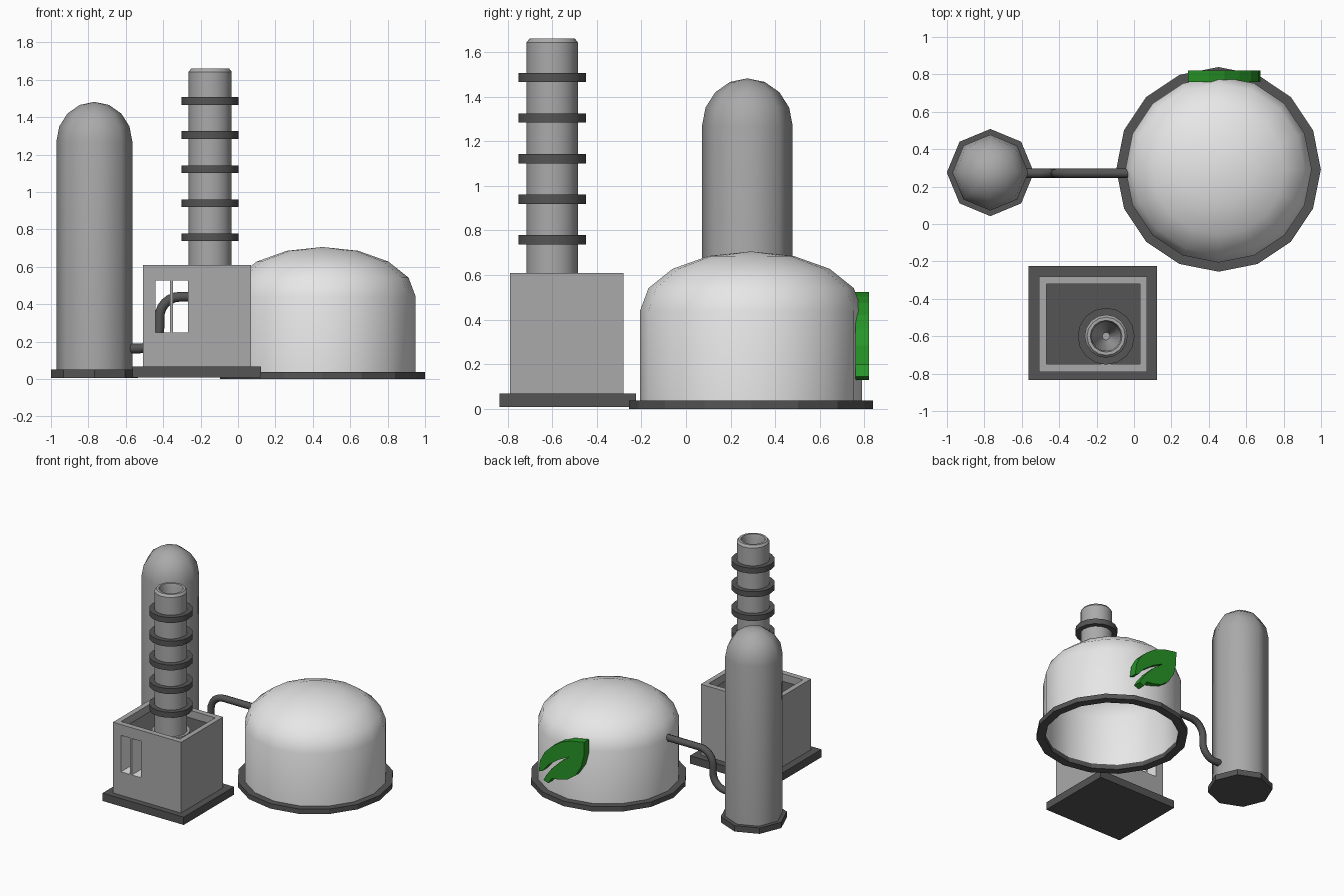
import bpy, bmesh, math
from mathutils import Vector

if "Cube" in bpy.data.objects:
    bpy.data.objects.remove(bpy.data.objects["Cube"])


def material(name, rgb):
    m = bpy.data.materials.new(name)
    m.diffuse_color = (*rgb, 1)
    m.use_nodes = True
    m.node_tree.nodes["Principled BSDF"].inputs["Base Color"].default_value = m.diffuse_color
    return m


GREY = material("mid grey", (0.40, 0.40, 0.40))
DARK = material("dark grey", (0.09, 0.09, 0.09))
WHITE = material("off white", (0.80, 0.80, 0.80))
GREEN = material("leaf green", (0.02, 0.30, 0.02))


def finish(name, bm, mats, smooth=0):
    bmesh.ops.recalc_face_normals(bm, faces=bm.faces)
    me = bpy.data.meshes.new(name)
    bm.to_mesh(me)
    bm.free()
    ob = bpy.data.objects.new(name, me)
    bpy.context.collection.objects.link(ob)
    for m in mats:
        me.materials.append(m)
    if smooth:
        bpy.ops.object.select_all(action='DESELECT')
        ob.select_set(True)
        bpy.context.view_layer.objects.active = ob
        bpy.ops.object.shade_smooth_by_angle(angle=math.radians(smooth))
    return ob


def lathe(name, profile, sides, x, y, mat, smooth=0, closed=False):
    """Revolve (radius, height) points around a vertical axis at x, y."""
    bm = bmesh.new()
    rings = []
    for r, z in profile:
        if r == 0:
            rings.append([bm.verts.new((x, y, z))] * sides)
        else:
            rings.append([bm.verts.new((x + r * math.cos(a), y + r * math.sin(a), z))
                          for a in (math.tau * i / sides for i in range(sides))])
    pairs = list(zip(rings, rings[1:]))
    if closed:
        pairs.append((rings[-1], rings[0]))
    for a, b in pairs:
        for i in range(sides):
            j = (i + 1) % sides
            quad = list(dict.fromkeys((a[i], a[j], b[j], b[i])))
            if len(quad) > 2:
                bm.faces.new(quad)
    return finish(name, bm, [mat], smooth)


def box(name, lo, hi, mats, index=0):
    bm = bmesh.new()
    bmesh.ops.create_cube(bm, size=1)
    lo, hi = Vector(lo), Vector(hi)
    for v in bm.verts:
        v.co = [(l + h) / 2 + c * (h - l) for l, h, c in zip(lo, hi, v.co)]
    for f in bm.faces:
        f.material_index = index
    return finish(name, bm, mats)


def cap(r, z, h):
    """Quarter-ellipse dome profile."""
    pts = [(r * math.cos(a), z + h * math.sin(a)) for a in (math.pi / 8 * i for i in range(4))]
    return pts + [(0, z + h)]


# Wide dome: open-bottomed shell on a ring
DX, DY = 0.452, 0.292
lathe("dome_shell", [(0.485, 0.005)] and
      cap(0.485, 0.43, 0.26)[::-1] + [(0.485, 0.005), (0.498, 0.005)] + cap(0.498, 0.44, 0.266),
      16, DX, DY, WHITE, 40)
lathe("dome_base_ring", [(0.547, 0), (0.547, 0.038), (0.484, 0.038), (0.484, 0)],
      16, DX, DY, DARK, closed=True)

# Tall round-topped tank
TX, TY = -0.768, 0.275
lathe("tank_body", [(0, 0.03), (0.203, 0.03)] + cap(0.203, 1.27, 0.212), 8, TX, TY, GREY, 60)
lathe("tank_base", [(0, 0.005), (0.233, 0.005), (0.233, 0.05), (0, 0.05)], 8, TX, TY, DARK)

# Pipe from the tank up to the dome, with two round bends
R, PX, PY = 0.11, -0.42, 0.272
path = [(-0.60, 0.163)]
steps = [math.pi / 2 * i / 6 for i in range(7)]
path += [(PX - R + R * math.sin(a), 0.163 + R - R * math.cos(a)) for a in steps]
path += [(PX + R - R * math.cos(a), 0.44 - R + R * math.sin(a)) for a in steps]
path += [(-0.03, 0.44)]
cu = bpy.data.curves.new("pipe", 'CURVE')
cu.dimensions = '3D'
cu.bevel_depth = 0.026
cu.bevel_resolution = 2
cu.use_fill_caps = True
sp = cu.splines.new('POLY')
sp.points.add(len(path) - 1)
for p, (x, z) in zip(sp.points, path):
    p.co = (x, PY, z, 1)
cu.materials.append(DARK)
pipe = bpy.data.objects.new("pipe", cu)
bpy.context.collection.objects.link(pipe)
bpy.ops.object.select_all(action='DESELECT')
pipe.select_set(True)
bpy.context.view_layer.objects.active = pipe
bpy.ops.object.convert(target='MESH')
bpy.ops.object.shade_smooth_by_angle(angle=math.radians(60))

# Boiler house: block with a sunken roof and two see-through windows
house = box("boiler_house", (-0.508, -0.79, 0.06), (0.07, -0.28, 0.61), [GREY, WHITE])
cutters = [box("roof_cutter", (-0.468, -0.748, 0.545), (0.032, -0.322, 0.7), [GREY, WHITE])]
for i, (x0, x1) in enumerate([(-0.44, -0.364), (-0.348, -0.268)]):
    cutters.append(box(f"window_cutter_{i + 1}", (x0, -0.9, 0.248), (x1, -0.2, 0.527),
                       [GREY, WHITE], 1))
for c in cutters:
    c.hide_render = True
    c.hide_viewport = True
    mod = house.modifiers.new(c.name, 'BOOLEAN')
    mod.operation = 'DIFFERENCE'
    mod.object = c
box("boiler_roof", (-0.468, -0.748, 0.54), (0.032, -0.322, 0.552), [DARK])
box("boiler_base", (-0.565, -0.835, 0.008), (0.124, -0.225, 0.068), [DARK])

# Chimney: hollow tube with a chamfered rim, foot flange and five bands
CX, CY = -0.149, -0.6
lathe("chimney", [(0, 0.54), (0.135, 0.54), (0.135, 0.575), (0.115, 0.575), (0.115, 1.643),
                  (0.102, 1.66), (0.085, 1.66), (0.078, 1.63), (0.07, 1.45), (0.02, 1.2), (0, 1.2)],
      16, CX, CY, GREY, 35)
for i in range(5):
    z = 0.758 + i * 0.182
    lathe(f"chimney_band_{i + 1}", [(0.11, z - 0.021), (0.152, z - 0.021), (0.152, z + 0.021),
                                    (0.11, z + 0.021)], 16, CX, CY, DARK, 30, closed=True)

# Leaf panel on the back of the dome, with a slit for its vein
outline = [(0, .20), (.01, .285), (.05, .36), (.11, .42), (.19, .475), (.27, .505), (.385, .525),
           (.383, .42), (.36, .33), (.31, .25), (.24, .20), (.16, .18), (.11, .175), (.08, .13),
           (.04, .145), (.065, .19), (.11, .25), (.18, .32), (.26, .38), (.17, .335),
           (.08, .27), (.03, .21)]
bm = bmesh.new()
face = bm.faces.new([bm.verts.new((0.675 - u, 0.76, z)) for u, z in outline])
ext = bmesh.ops.extrude_face_region(bm, geom=[face])["geom"]
bmesh.ops.translate(bm, vec=(0, 0.06, 0), verts=[e for e in ext if isinstance(e, bmesh.types.BMVert)])
bmesh.ops.triangulate(bm, faces=[f for f in bm.faces if len(f.verts) > 4])
finish("leaf_panel", bm, [GREEN])
